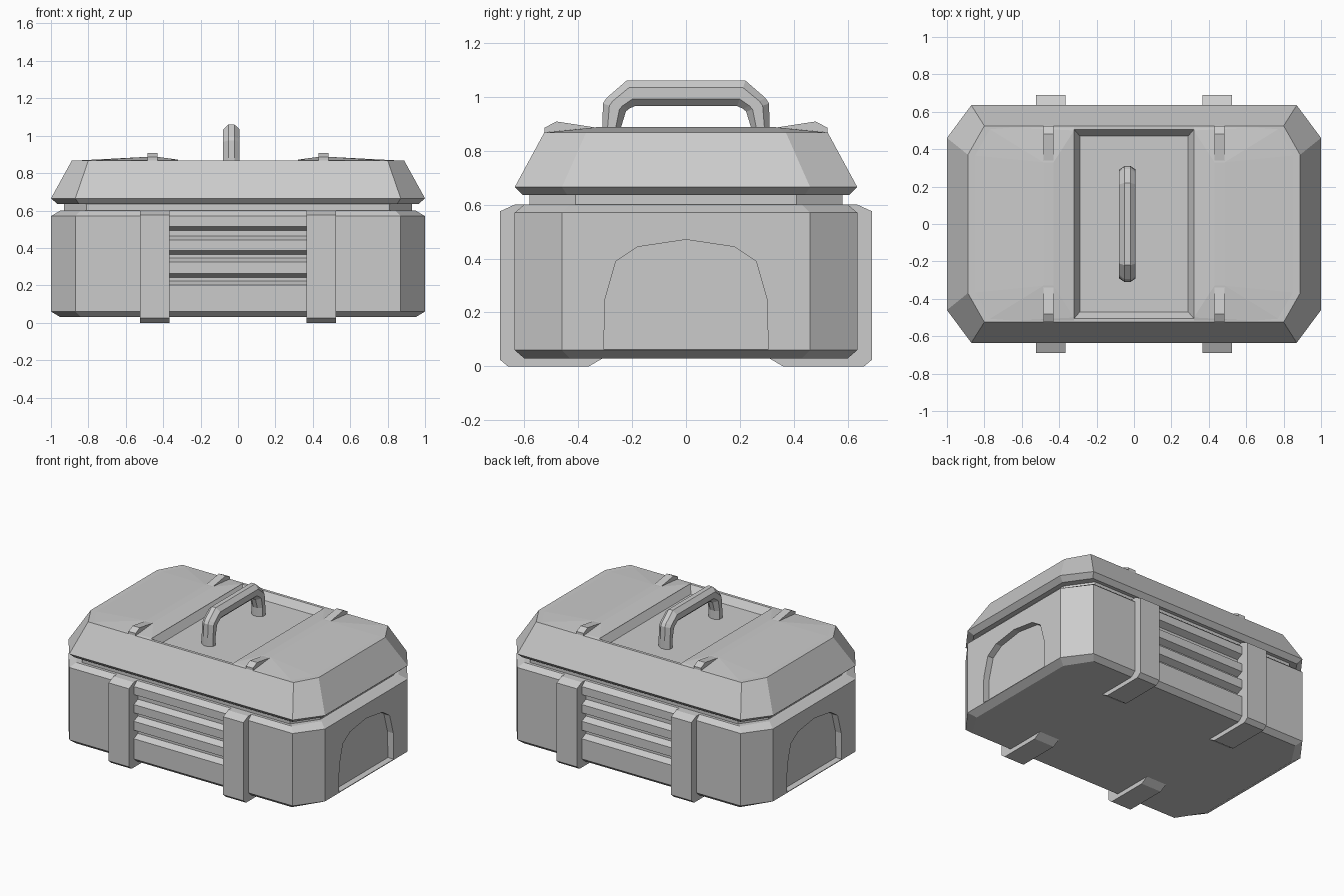
import bpy, bmesh

if "Cube" in bpy.data.objects:
    bpy.data.objects.remove(bpy.data.objects["Cube"])


def make(name, bm):
    bmesh.ops.recalc_face_normals(bm, faces=bm.faces)
    me = bpy.data.meshes.new(name)
    bm.to_mesh(me)
    bm.free()
    ob = bpy.data.objects.new(name, me)
    bpy.context.collection.objects.link(ob)
    return ob


def loft(name, rings):
    """Skin a stack of equal-length point rings and cap both ends."""
    bm = bmesh.new()
    vs = [[bm.verts.new(p) for p in r] for r in rings]
    n = len(vs[0])
    for a, b in zip(vs, vs[1:]):
        for i in range(n):
            bm.faces.new((a[i], a[(i + 1) % n], b[(i + 1) % n], b[i]))
    bm.faces.new(vs[0])
    bm.faces.new(vs[-1])
    return make(name, bm)


def octagon(z, x, y, cx, cy):
    """Octagon: half sizes x, y; corners start at cx on the long side, cy on the short."""
    q = [(x, -cy), (x, cy), (cx, y), (-cx, y), (-x, cy), (-x, -cy), (-cx, -y), (cx, -y)]
    return [(a, b, z) for a, b in q]


def rect(z, x, y):
    return [(x, -y, z), (x, y, z), (-x, y, z), (-x, -y, z)]


def prism_x(name, profile, x0, x1):
    """Extrude a (y, z) profile along x."""
    return loft(name, [[(x, y, z) for y, z in profile] for x in (x0, x1)])


def cut(ob, cutter):
    cutter.hide_render = True
    m = ob.modifiers.new("cut", 'BOOLEAN')
    m.operation = 'DIFFERENCE'
    m.solver = 'EXACT'
    m.object = cutter
    bpy.context.view_layer.objects.active = ob
    bpy.ops.object.modifier_apply(modifier=m.name)
    bpy.data.objects.remove(cutter)


# Body with chamfered rims
body = loft("body", [octagon(.03, .95, .60, .84, .43), octagon(.06, 1, .635, .87, .46),
                     octagon(.57, 1, .635, .87, .46), octagon(.60, .95, .60, .84, .43)])

# Arched recesses on both ends
half = [(.305, .065), (.30, .25), (.26, .39), (.18, .443)]
arch = half + [(0, .47)] + [(-y, z) for y, z in reversed(half)]
for s in (-1, 1):
    cut(body, prism_x("arch_cutter", arch, s * .955, s * 1.1))

# Horizontal grooves between the straps, front and back
for s in (-1, 1):
    for z0, z1 in ((.203, .262), (.326, .385), (.444, .513)):
        groove = [(s * .66, z0 - .012), (s * .66, z1 + .012),
                  (s * .59, z1 - .02), (s * .59, z0 + .02)]
        cut(body, prism_x("groove_cutter", groove, -.40, .40))

# Neck between body and lid
loft("neck", [octagon(.59, .93, .58, .81, .41), octagon(.65, .93, .58, .81, .41)])

# Lid with sunken handle tray
lid = loft("lid", [octagon(.635, .965, .605, .85, .44), octagon(.665, 1, .635, .87, .46),
                   octagon(.868, .888, .525, .80, .37)])
cut(lid, loft("tray_cutter", [rect(.82, .29, .47), rect(.868, .32, .505), rect(.92, .32, .505)]))

for s in (-1, 1):
    # Slightly crowned lid panel beside the tray
    bm = bmesh.new()
    for t in (-1, 1):
        for x, y, z in ((.32, .525, .866), (.80, .525, .866), (.888, .37, .866),
                        (.32, .50, .872), (.43, .33, .887), (.485, .33, .887)):
            bm.verts.new((s * x, t * y, z))
    bmesh.ops.convex_hull(bm, input=bm.verts)
    make("lid_panel", bm)

    for t in (-1, 1):
        # Wedge catches on the lid edge
        wedge = [(.525, .85), (.525, .885), (.48, .908), (.33, .885), (.33, .85)]
        prism_x("lid_catch", [(t * y, z) for y, z in wedge], s * .43, s * .485)

        # Straps that wrap under the body as feet
        strap = [(.69, .025), (.66, 0), (.36, 0), (.30, .035), (.30, .05),
                 (.57, .05), (.57, .60), (.635, .60), (.69, .575)]
        prism_x("strap_foot", [(t * y, z) for y, z in strap], s * .367, s * .525)

# Handle: faceted section swept through outer / inner outline pairs
side = [((.31, .81), (.243, .81)), ((.31, .88), (.243, .88)), ((.308, .975), (.223, .945)),
        ((.295, .995), (.212, .955)), ((.22, 1.06), (.19, .965))]
path = side + [((-a[0], a[1]), (-b[0], b[1])) for a, b in reversed(side)]
section = [(-.016, 0), (.016, 0), (.044, .28), (.044, .72), (.016, 1), (-.016, 1), (-.044, .72), (-.044, .28)]
loft("handle", [[(x - .035, o[0] + (i[0] - o[0]) * f, o[1] + (i[1] - o[1]) * f) for x, f in section]
                for o, i in path])
